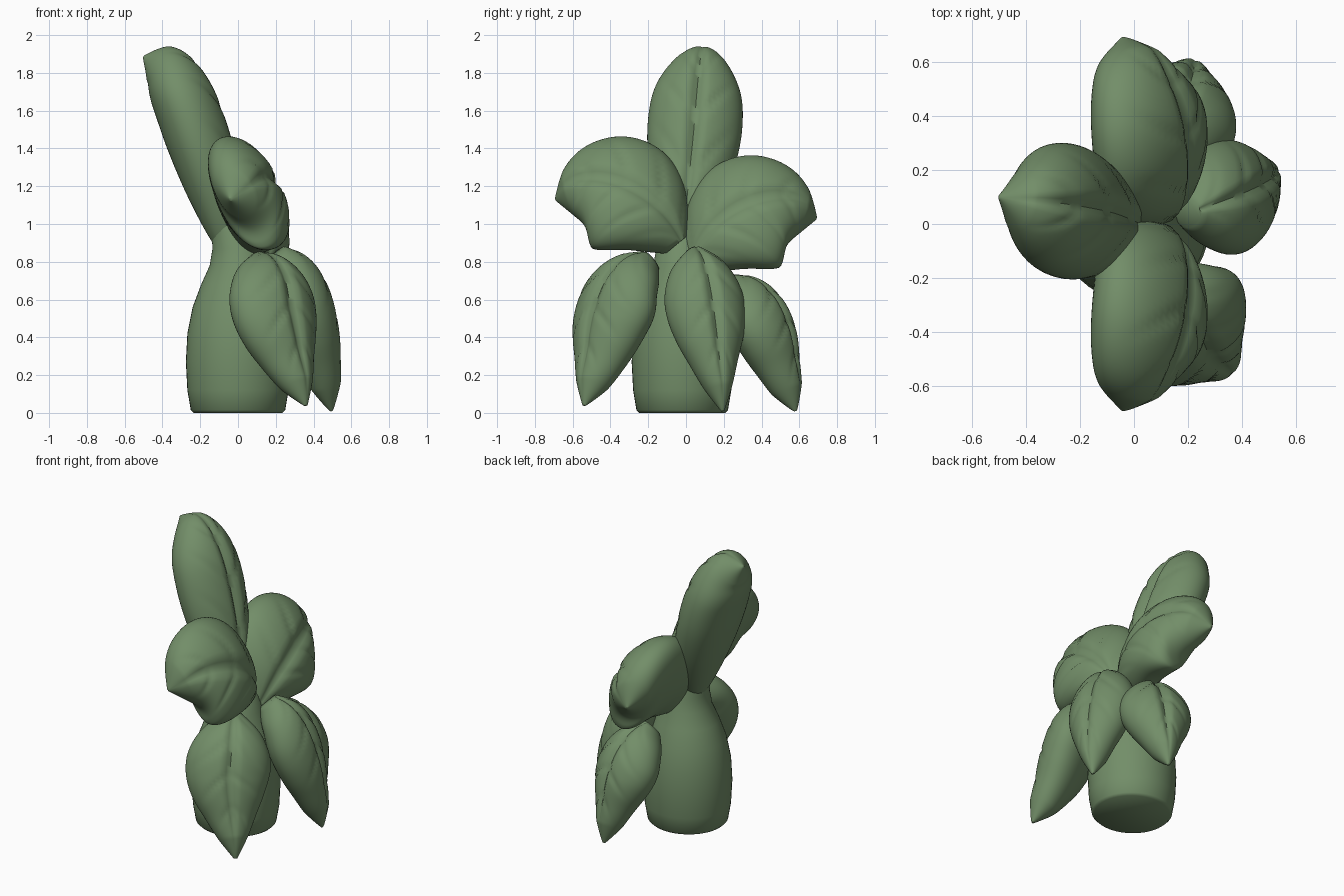
import bpy, bmesh, math
from mathutils import Vector

if "Cube" in bpy.data.objects:
    bpy.data.objects.remove(bpy.data.objects["Cube"])

green = bpy.data.materials.new("leaf_green")
green.diffuse_color = (0.17, 0.27, 0.14, 1)
green.use_nodes = True
green.node_tree.nodes["Principled BSDF"].inputs["Base Color"].default_value = green.diffuse_color


def smooth_lookup(table, t):
    """Smooth Catmull-Rom lookup in evenly spaced values or points."""
    n = len(table) - 1
    f = min(max(t, 0), 0.99999) * n
    i = int(f)
    u = f - i
    p1, p2 = table[i], table[i + 1]
    p0 = table[i - 1] if i > 0 else p1 * 2 - p2
    p3 = table[i + 2] if i + 2 <= n else p2 * 2 - p1
    return (p1 * 2 + (p2 - p0) * u + (p0 * 2 - p1 * 5 + p2 * 4 - p3) * u * u
            + (p1 * 3 - p0 - p2 * 3 + p3) * u ** 3) * 0.5


def loft(name, rings):
    """Skin a list of closed rings and cap both ends."""
    bm = bmesh.new()
    rows = [[bm.verts.new(p) for p in ring] for ring in rings]
    n = len(rows[0])
    for a, b in zip(rows, rows[1:]):
        for j in range(n):
            k = (j + 1) % n
            bm.faces.new((a[j], a[k], b[k], b[j]))
    bm.faces.new(rows[0])
    bm.faces.new(rows[-1])
    bmesh.ops.recalc_face_normals(bm, faces=bm.faces)
    mesh = bpy.data.meshes.new(name)
    bm.to_mesh(mesh)
    bm.free()
    obj = bpy.data.objects.new(name, mesh)
    bpy.context.collection.objects.link(obj)
    mesh.materials.append(green)
    bpy.ops.object.select_all(action='DESELECT')
    obj.select_set(True)
    bpy.context.view_layer.objects.active = obj
    bpy.ops.object.shade_smooth_by_angle(angle=math.radians(60))
    return obj


POINTED = [0.25, 0.65, 0.88, 1.0, 0.98, 0.84, 0.61, 0.36, 0.04]
BLUNT = [0.22, 0.56, 0.82, 0.97, 1.0, 0.93, 0.74, 0.45, 0.03]


def leaf(name, path, side, width, thick, outline=POINTED, curl=0.06, mirror=1, drop=0.0):
    """Plump leaf along a path, with a midrib groove and side veins on top."""
    path = [Vector(p) for p in path]
    side = Vector(side).normalized()
    steps, around, rings = 64, 64, []
    for i in range(steps + 1):
        t = 1 - (1 - i / steps) ** 1.8
        c = smooth_lookup(path, t)
        tan = smooth_lookup(path, min(t + 0.12, 1)) - smooth_lookup(path, max(t - 0.12, 0))
        tan.normalize()
        up = side.cross(tan).normalized()
        s = tan.cross(up)
        prof = max(smooth_lookup(outline, t), 0.03)
        w = width * prof
        h = thick * prof ** 0.6 * min(1, (1 - t + 0.002) * 8) ** 0.3
        tip_fade = min(1, (1 - t) * 4)
        ring = []
        for j in range(around):
            a = 2 * math.pi * j / around
            x, y = math.cos(a), math.sin(a)
            v = h * y
            if y > 0:
                fade = y * prof * tip_fade
                v -= 0.2 * thick * fade * math.exp(-(x / 0.12) ** 2)
                vein = max(0, math.cos(2 * math.pi * (t * 4.5 - abs(x) * 1.1))) ** 6
                v -= 0.09 * thick * fade * vein * min(1, abs(x) * 3) * (1 - x * x)
            v -= curl * w * x * x
            p = c + s * (w * x) + up * v
            ring.append((p.x, p.y * mirror, p.z - drop))
        rings.append(ring)
    return loft(name, rings)


# Stout stalk: (z, radius, centre x)
stalk = [(0, .235, 0), (.015, .25, 0), (.12, .268, 0), (.27, .276, 0), (.42, .268, 0),
         (.56, .24, 0), (.68, .20, .005), (.78, .16, .01), (.87, .14, .005),
         (.96, .115, -.025), (1.06, .09, -.065), (1.2, .05, -.12)]
loft("stalk", [[(cx + r * math.cos(2 * math.pi * j / 48),
                 -.02 + r * .97 * math.sin(2 * math.pi * j / 48), z)
                for j in range(48)] for z, r, cx in stalk])

# Tall upright leaf leaning to one side
leaf("tall_leaf",
     [(-.02, -.02, .85), (-.11, .01, 1.15), (-.205, .04, 1.44), (-.29, .06, 1.67),
      (-.38, .08, 1.82), (-.50, .10, 1.885)], (0, 1, 0), .25, .175, BLUNT)

# Pair of arching upper leaves
arch = [(.09, -.05, .89), (.085, -.19, 1.05), (.06, -.35, 1.16), (.015, -.52, 1.19),
        (-.04, -.69, 1.13)]
leaf("upper_leaf_front", arch, (-.42, .1, .9), .335, .175, BLUNT)
leaf("upper_leaf_back", arch, (-.42, .1, .9), .335, .175, BLUNT, mirror=-1, drop=.1)

# Three drooping lower leaves
leaf("lower_leaf_front",
     [(.10, -.19, .80), (.17, -.32, .68), (.205, -.40, .49), (.27, -.46, .27),
      (.36, -.54, .04)], (-.76, -.65, 0), .26, .16)
leaf("lower_leaf_side",
     [(.20, .04, .84), (.30, .08, .70), (.37, .115, .50), (.435, .15, .27),
      (.495, .195, .01)], (.3, -.95, 0), .215, .15)
leaf("lower_leaf_back",
     [(.1, .22, .68), (.14, .34, .57), (.17, .42, .42), (.19, .49, .24),
      (.21, .58, .01)], (.93, -.35, 0), .225, .16)
